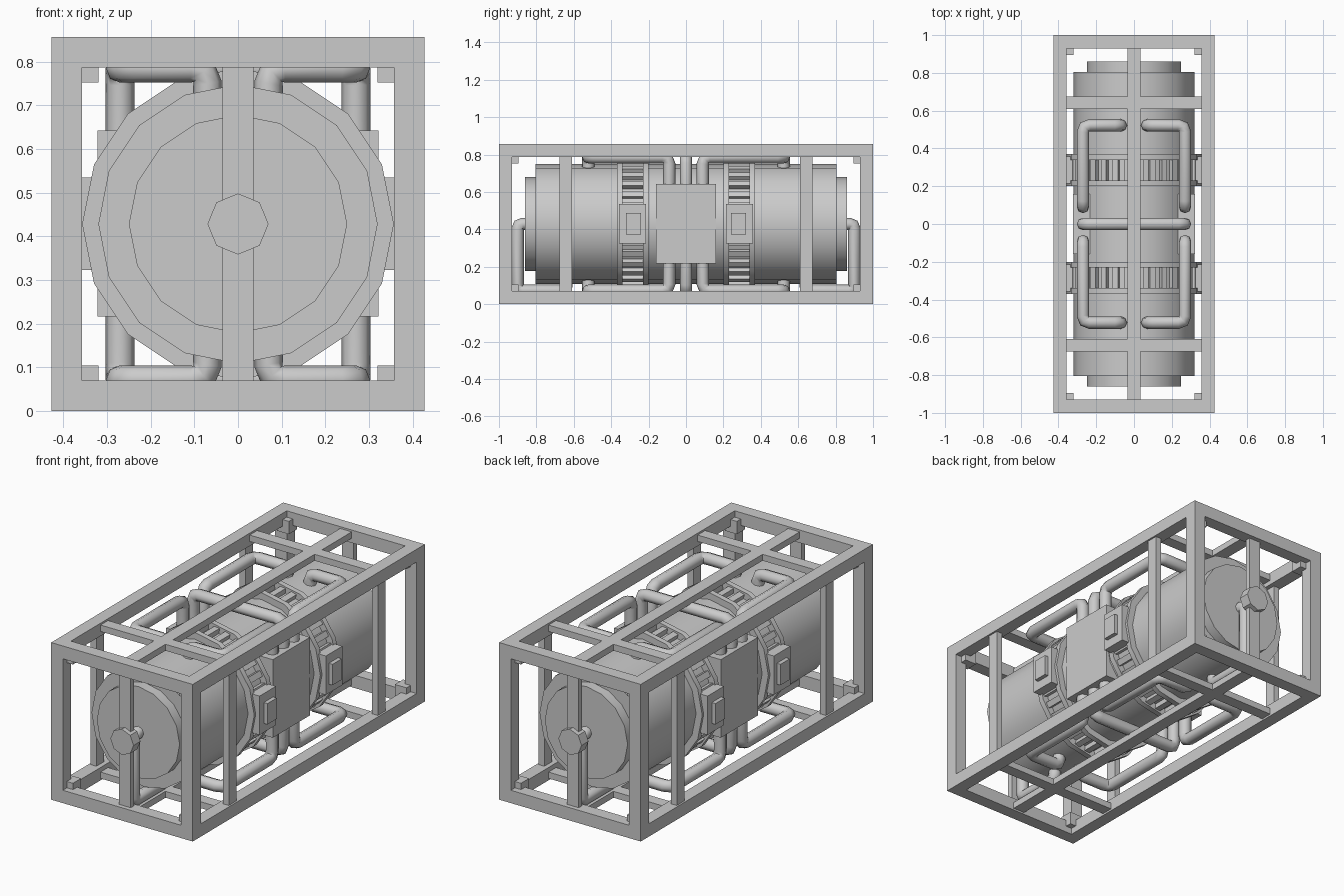
import bpy
import math
from mathutils import Vector
from itertools import product

cube = bpy.data.objects.get("Cube")
if cube:
    bpy.data.objects.remove(cube, do_unlink=True)

W, L, H = 0.427, 1.0, 0.857      # half width, half length, height
T = 0.07                         # frame beam thickness
MID = H / 2
PIPE_R = 0.033
SIGNS = (-1, 1)


def box(name, lo, hi, rot_y=0.0):
    """Axis-aligned box between two corners."""
    lo, hi = Vector(lo), Vector(hi)
    bpy.ops.mesh.primitive_cube_add(size=1, location=(lo + hi) / 2, rotation=(0, rot_y, 0))
    ob = bpy.context.object
    ob.name = name
    ob.scale = [abs(c) for c in hi - lo]
    bpy.ops.object.transform_apply(location=False, rotation=False, scale=True)
    return ob


def drum(name, radius, y0, y1, sides=16):
    """Cylinder lying along y at the height of the tank axis."""
    bpy.ops.mesh.primitive_cylinder_add(vertices=sides, radius=radius, depth=abs(y1 - y0),
                                        location=(0, (y0 + y1) / 2, MID),
                                        rotation=(math.pi / 2, 0, 0))
    ob = bpy.context.object
    ob.name = name
    bpy.ops.object.shade_smooth_by_angle(angle=math.radians(35))
    return ob


def pipe(name, corners, bend=0.035):
    """Round tube along a path whose corners are softened."""
    pts = [Vector(c) for c in corners]
    path = [pts[0]]
    for a, b, c in zip(pts, pts[1:], pts[2:]):
        start, end = b + (a - b).normalized() * bend, b + (c - b).normalized() * bend
        for t in (0, 0.5, 1):
            path.append(start * (1 - t) ** 2 + b * 2 * t * (1 - t) + end * t * t)
    path.append(pts[-1])
    curve = bpy.data.curves.new(name, 'CURVE')
    curve.dimensions = '3D'
    curve.bevel_depth = PIPE_R
    curve.bevel_resolution = 2
    curve.use_fill_caps = True
    spline = curve.splines.new('POLY')
    spline.points.add(len(path) - 1)
    for p, co in zip(spline.points, path):
        p.co = (*co, 1)
    ob = bpy.data.objects.new(name, curve)
    bpy.context.collection.objects.link(ob)
    bpy.ops.object.select_all(action='DESELECT')
    ob.select_set(True)
    bpy.context.view_layer.objects.active = ob
    bpy.ops.object.convert(target='MESH')
    bpy.ops.object.shade_smooth_by_angle(angle=math.radians(50))


# Outer frame: long rails, end beams, corner posts and corner blocks
for sx, sz in product(SIGNS, SIGNS):
    z = MID + sz * MID
    box("long_rail", (sx * W, -L, z), (sx * (W - T), L, z - sz * T))
for sy, sz in product(SIGNS, SIGNS):
    z = MID + sz * MID
    box("end_beam", (T - W, sy * L, z), (W - T, sy * (L - T), z - sz * T))
for sx, sy in product(SIGNS, SIGNS):
    box("corner_post", (sx * W, sy * L, T), (sx * (W - T), sy * (L - T), H - T))
for sx, sy, sz in product(SIGNS, SIGNS, SIGNS):
    box("corner_block", (sx * 0.32, sy * 0.895, MID + sz * 0.324),
        (sx * 0.39, sy * 0.965, MID + sz * 0.394))

# Thin bracing bars set just inside the frame faces
IN, OUT = 0.045, 0.01
for sz in SIGNS:
    z0, z1 = MID + sz * (MID - OUT), MID + sz * (MID - IN)
    box("centre_bar", (-T / 2, T - L, z0), (T / 2, L - T, z1))
    for sy, sx in product(SIGNS, SIGNS):
        box("cross_bar", (sx * T / 2, sy * 0.61, z0), (sx * (W - T), sy * 0.675, z1))
for sx, sy in product(SIGNS, SIGNS):
    box("side_bar", (sx * (W - OUT), sy * 0.61, T), (sx * (W - IN), sy * 0.675, H - T))
for sy in SIGNS:
    box("end_bar", (-T / 2, sy * 0.975, T), (T / 2, sy * 0.945, H - T))

# Tank with stepped end caps
drum("tank_body", 0.32, -0.805, 0.805)
for sy in SIGNS:
    drum("tank_cap", 0.25, sy * 0.80, sy * 0.86)
    drum("end_disc", T, sy * 0.94, sy * L, sides=8)

# Flange pairs joined by ribs
RIBS = 32
for sy in SIGNS:
    for y in (0.215, 0.355):
        drum("flange", 0.357, sy * (y - 0.015), sy * (y + 0.015))
    for i in range(RIBS):
        a = math.tau * (i + 0.5) / RIBS
        c = Vector((math.sin(a) * 0.322, sy * 0.285, MID + math.cos(a) * 0.322))
        half = Vector((0.016, 0.06, 0.02))
        box("rib", c - half, c + half, a)

# Side boxes: large junction panel and two stepped control boxes per side
for sx in SIGNS:
    box("junction_box", (sx * 0.2, -0.16, 0.217), (sx * 0.322, 0.16, 0.643))
    for sy in SIGNS:
        box("control_box", (sx * 0.28, sy * 0.215, 0.323), (sx * 0.38, sy * 0.357, 0.535))
        box("control_knob", (sx * 0.37, sy * 0.24, 0.372), (sx * 0.402, sy * 0.32, 0.486))

# Pipes above and below the tank
PX, PY = 0.27, 0.09
for sz in SIGNS:
    top, box_in, tank_in = (MID + sz * d for d in (0.357, 0.15, 0.26))
    pipe("crossover_pipe", [(-PX, 0, box_in), (-PX, 0, top), (PX, 0, top), (PX, 0, box_in)])
    for sx, sy in product(SIGNS, SIGNS):
        x, y0, y1 = sx * PX, sy * PY, sy * 0.522
        pipe("feed_pipe", [(x, y0, box_in), (x, y0, top), (x, y1, top),
                           (sx * 0.07, y1, top), (sx * 0.07, y1, tank_in)])

# Drain pipes from the cap centres, down and back under the tank
for sy in SIGNS:
    pipe("drain_pipe", [(0, sy * 0.84, MID), (0, sy * 0.9, MID), (0, sy * 0.9, 0.072),
                        (0, sy * 0.64, 0.072), (0, sy * 0.64, 0.17)], bend=0.025)
